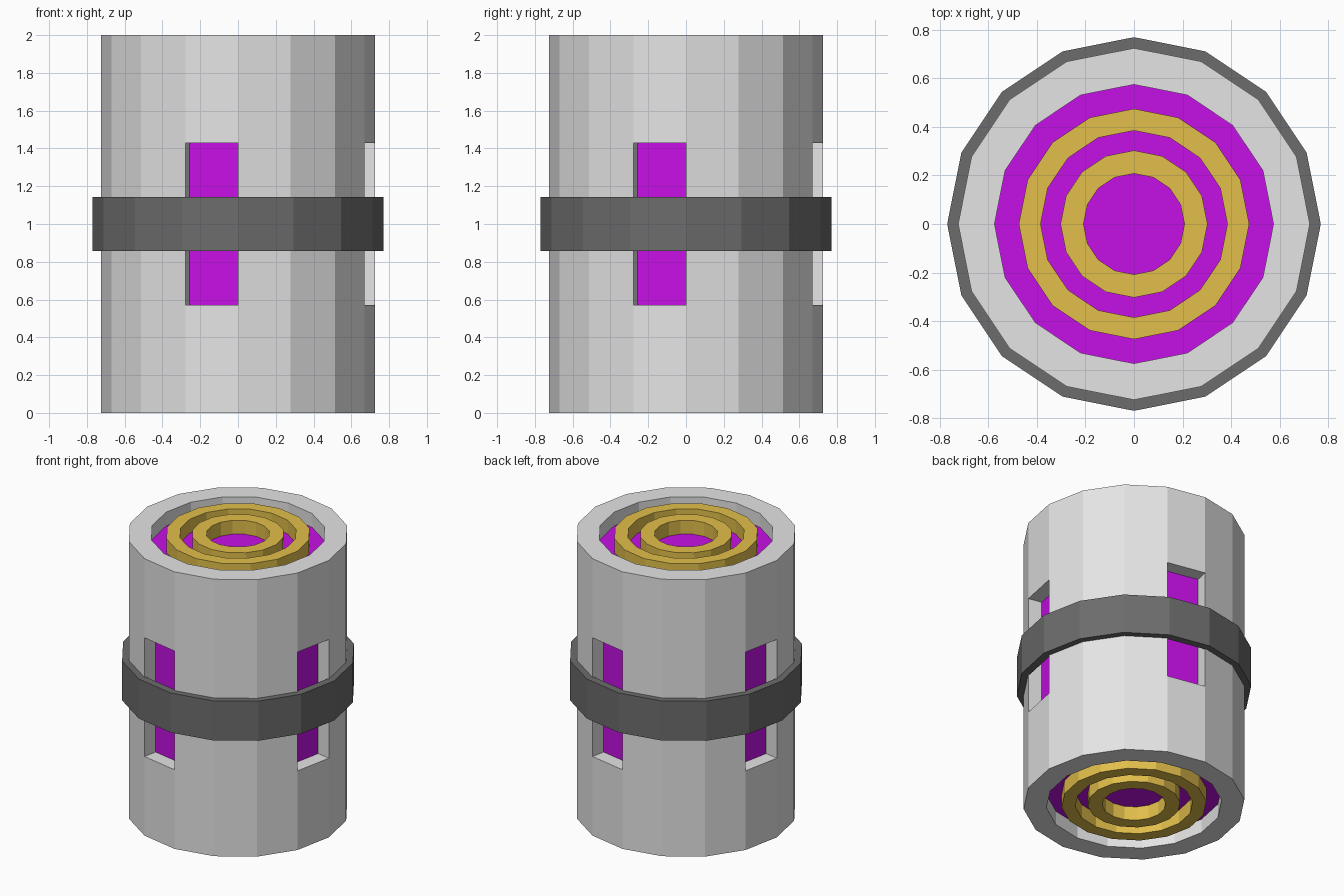
import bpy, bmesh, math

if "Cube" in bpy.data.objects:
    bpy.data.objects.remove(bpy.data.objects["Cube"])

SIDES = 16
LOW, HIGH = 4 / 7, 10 / 7      # window heights
DEPTH = 0.1                    # recess depth of windows and end caps


def material(name, r, g, b):
    m = bpy.data.materials.new(name)
    m.diffuse_color = (r, g, b, 1)
    m.use_nodes = True
    m.node_tree.nodes["Principled BSDF"].inputs["Base Color"].default_value = m.diffuse_color
    return m


grey = material("light_grey", 0.78, 0.78, 0.78)
dark = material("dark_grey", 0.15, 0.15, 0.15)
purple = material("purple", 0.56, 0.005, 0.78)
gold = material("gold", 0.76, 0.52, 0.07)


def lathe(profile, closed):
    """Revolve an (r, z) profile; returns bmesh, vertex rings and face strips."""
    bm = bmesh.new()
    rings = [[bm.verts.new((r * math.cos(2 * math.pi * i / SIDES),
                            r * math.sin(2 * math.pi * i / SIDES), z))
              for i in range(SIDES)] for r, z in profile]
    pairs = list(zip(rings, rings[1:]))
    if closed:
        pairs.append((rings[-1], rings[0]))
    strips = [[bm.faces.new((a[i], a[(i + 1) % SIDES], b[(i + 1) % SIDES], b[i]))
               for i in range(SIDES)] for a, b in pairs]
    return bm, rings, strips


def finish(bm, name, *mats):
    bmesh.ops.recalc_face_normals(bm, faces=bm.faces[:])
    mesh = bpy.data.meshes.new(name)
    bm.to_mesh(mesh)
    bm.free()
    for m in mats:
        mesh.materials.append(m)
    bpy.context.collection.objects.link(bpy.data.objects.new(name, mesh))


def ring(name, inner, outer, z0, z1, mat):
    bm, _, _ = lathe([(inner, z0), (outer, z0), (outer, z1), (inner, z1)], True)
    finish(bm, name, mat)


# Casing: tube with recessed purple end floors
R, RIM = 0.725, 0.575
bm, rings, strips = lathe([(RIM, DEPTH), (RIM, 0), (R, 0), (R, LOW), (R, HIGH),
                           (R, 2), (RIM, 2), (RIM, 2 - DEPTH)], False)
for loop in (rings[0][::-1], rings[-1]):
    bm.faces.new(loop).material_index = 1
bmesh.ops.recalc_face_normals(bm, faces=bm.faces[:])
bm.normal_update()

# Four windows pushed into the wall, with purple backs
windows = [f for i, f in enumerate(strips[3]) if i % 4 == 3]
for f in bmesh.ops.extrude_discrete_faces(bm, faces=windows)["faces"]:
    f.normal_update()
    bmesh.ops.translate(bm, verts=f.verts[:], vec=f.normal * -DEPTH)
    f.material_index = 1
finish(bm, "casing", grey, purple)

# Dark band round the middle
ring("middle_band", 0.715, 0.77, 6 / 7, 8 / 7, dark)

# Gold contact rings at both ends
for end, z0 in (("bottom", 0), ("top", 2 - DEPTH)):
    ring(end + "_outer_ring", 0.385, 0.475, z0, z0 + DEPTH, gold)
    ring(end + "_inner_ring", 0.208, 0.303, z0, z0 + DEPTH, gold)
